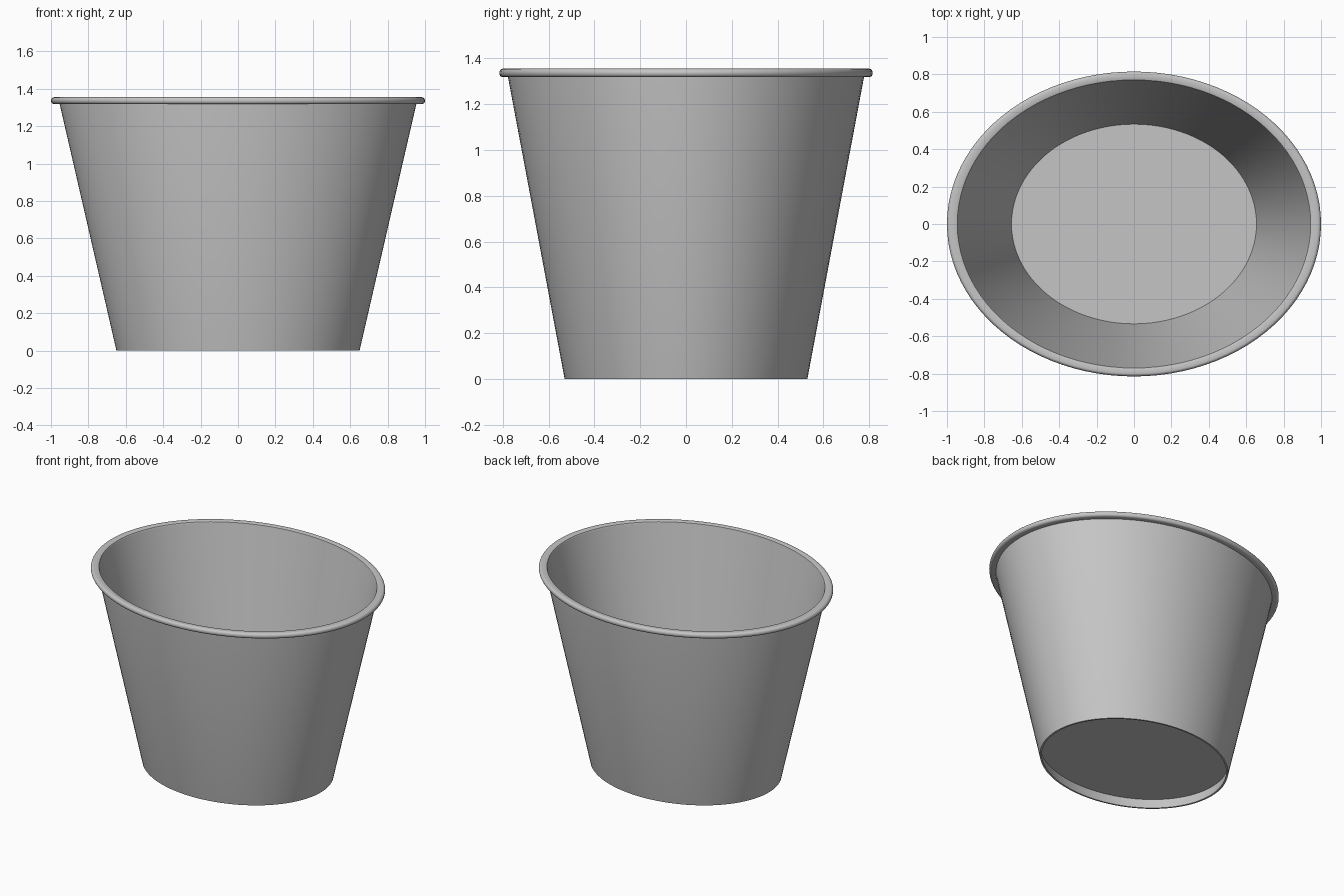
import bpy
import bmesh
from math import radians, sin, cos, pi

SEGMENTS = 96
OVAL = 0.815  # depth of the oval relative to its width

cube = bpy.data.objects.get("Cube")
if cube:
    bpy.data.objects.remove(cube, do_unlink=True)

grey = bpy.data.materials.new("plain grey")
grey.use_nodes = True
colour = (0.56, 0.56, 0.56, 1)
grey.diffuse_color = colour
grey.node_tree.nodes["Principled BSDF"].inputs["Base Color"].default_value = colour


def lathe(name, profile, closed=False):
    """Revolve (radius, z) points into an oval solid; a radius of 0 makes a pole."""
    bm = bmesh.new()
    verts = [bm.verts.new((r, 0, z)) for r, z in profile]
    pairs = list(zip(verts, verts[1:]))
    if closed:
        pairs.append((verts[-1], verts[0]))
    edges = [bm.edges.new(p) for p in pairs]
    bmesh.ops.spin(bm, geom=verts + edges, cent=(0, 0, 0), axis=(0, 0, 1),
                   angle=2 * pi, steps=SEGMENTS)
    bmesh.ops.remove_doubles(bm, verts=bm.verts, dist=0.0001)
    bmesh.ops.scale(bm, vec=(1, OVAL, 1), verts=bm.verts)
    bmesh.ops.recalc_face_normals(bm, faces=bm.faces)
    mesh = bpy.data.meshes.new(name)
    bm.to_mesh(mesh)
    bm.free()
    mesh.materials.append(grey)
    obj = bpy.data.objects.new(name, mesh)
    bpy.context.collection.objects.link(obj)
    bpy.ops.object.select_all(action="DESELECT")
    obj.select_set(True)
    bpy.context.view_layer.objects.active = obj
    bpy.ops.object.shade_smooth_by_angle(angle=radians(35))
    return obj


# Tapered wall with a recessed floor, in one shell
lathe("tub_body", [
    (0, 0.07), (0.652, 0.07), (0.637, 0), (0.65, 0),
    (0.955, 1.325), (0.955, 1.345), (0.942, 1.345), (0.655, 0.08), (0, 0.08),
])

# Rounded lip around the opening
RADIUS = 0.0185
outer_curve = [(1 - RADIUS + RADIUS * cos(a), 1.3365 + RADIUS * sin(a))
               for a in (radians(-90 + 180 * i / 10) for i in range(11))]
lathe("rolled_rim", [(0.95, 1.318)] + outer_curve
      + [(0.952, 1.355), (0.945, 1.352), (0.942, 1.345)], closed=True)
